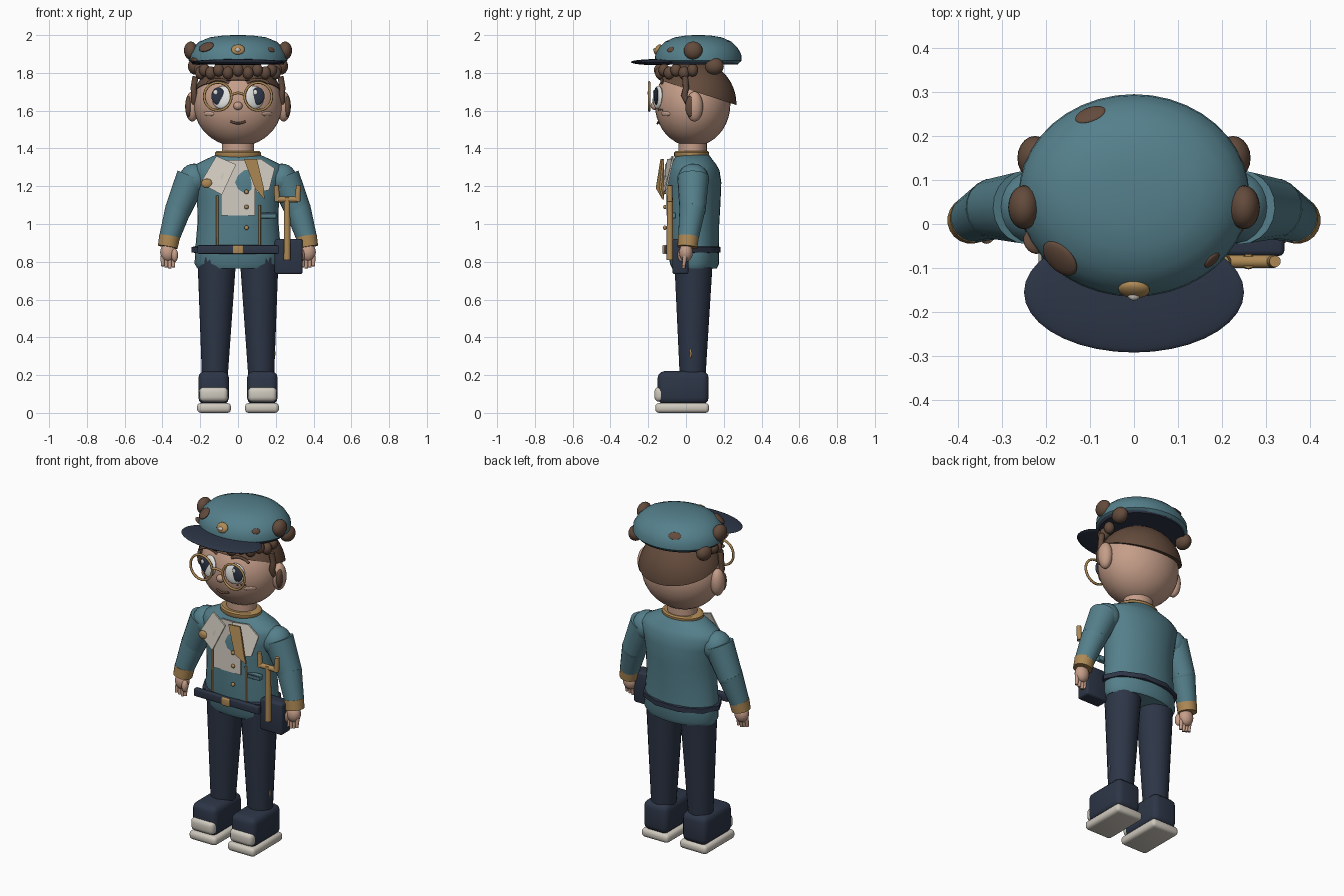
import bpy, bmesh, math
from mathutils import Vector, Matrix

if "Cube" in bpy.data.objects:
    bpy.data.objects.remove(bpy.data.objects["Cube"])


def paint(name, r, g, b):
    m = bpy.data.materials.new(name)
    m.use_nodes = True
    m.diffuse_color = (r, g, b, 1)
    bsdf = m.node_tree.nodes["Principled BSDF"]
    bsdf.inputs["Base Color"].default_value = (r, g, b, 1)
    bsdf.inputs["Roughness"].default_value = 0.8
    return m


TEAL = paint("teal cloth", .09, .215, .26)
NAVY = paint("navy cloth", .026, .036, .062)
GOLD = paint("gold trim", .42, .25, .09)
BROWN = paint("brown hair", .125, .07, .045)
SKIN = paint("skin", .56, .34, .25)
CREAM = paint("cream", .62, .58, .51)
BLUSH = paint("blush", .62, .40, .31)
WHITE = paint("eye white", .75, .75, .73)


# ---- helpers ----
def finish(name, bm, mat, smooth=True):
    bmesh.ops.recalc_face_normals(bm, faces=bm.faces)
    me = bpy.data.meshes.new(name)
    bm.to_mesh(me)
    bm.free()
    me.materials.append(mat)
    ob = bpy.data.objects.new(name, me)
    bpy.context.collection.objects.link(ob)
    if smooth:
        bpy.ops.object.select_all(action='DESELECT')
        ob.select_set(True)
        bpy.context.view_layer.objects.active = ob
        bpy.ops.object.shade_smooth_by_angle(angle=math.radians(40))
    return ob


def ball(name, loc, size, mat, turn=Matrix(), seg=20):
    bm = bmesh.new()
    bmesh.ops.create_uvsphere(bm, u_segments=seg, v_segments=seg // 2 + 2, radius=1)
    bm.transform(Matrix.Translation(loc) @ turn @ Matrix.Diagonal((*size, 1)))
    return finish(name, bm, mat)


def stick(name, host, p, size, mat):
    """Flat oval lying on the nearest surface point of another part."""
    _, loc, normal, _ = host.closest_point_on_mesh(Vector(p))
    return ball(name, loc, size, mat, normal.to_track_quat('Z', 'Y').to_matrix().to_4x4())


def limb(name, a, b, r1, r2, mat, seg=20):
    a, b = Vector(a), Vector(b)
    bm = bmesh.new()
    bmesh.ops.create_cone(bm, cap_ends=True, segments=seg, radius1=r1, radius2=r2, depth=(b - a).length)
    turn = (b - a).to_track_quat('Z', 'Y').to_matrix().to_4x4()
    bm.transform(Matrix.Translation((a + b) / 2) @ turn)
    return finish(name, bm, mat)


def loft(name, rings, mat, seg=32):
    """Stack of ovals, each given as height, centre y, half width, half depth."""
    bm = bmesh.new()
    loops = []
    for z, cy, rx, ry in rings:
        angles = [math.tau * i / seg for i in range(seg)]
        loops.append([bm.verts.new((rx * math.cos(t), cy + ry * math.sin(t), z)) for t in angles])
    for lo, hi in zip(loops, loops[1:]):
        for i in range(seg):
            j = (i + 1) % seg
            bm.faces.new((lo[i], lo[j], hi[j], hi[i]))
    bm.faces.new(loops[0])
    bm.faces.new(loops[-1])
    return finish(name, bm, mat)


def block(name, loc, size, mat, bevel=0.0):
    bm = bmesh.new()
    bmesh.ops.create_cube(bm, size=1, matrix=Matrix.Translation(loc) @ Matrix.Diagonal((*size, 1)))
    if bevel:
        bmesh.ops.bevel(bm, geom=bm.edges[:], offset=bevel, segments=3, profile=.5, affect='EDGES')
    return finish(name, bm, mat)


def plate(name, pts, mat, depth=.009):
    bm = bmesh.new()
    face = bm.faces.new([bm.verts.new(p) for p in pts])
    ext = bmesh.ops.extrude_face_region(bm, geom=[face])
    moved = [v for v in ext["geom"] if isinstance(v, bmesh.types.BMVert)]
    bmesh.ops.translate(bm, verts=moved, vec=(0, depth, 0))
    return finish(name, bm, mat, False)


def wire(name, pts, r, mat, closed=False):
    cu = bpy.data.curves.new(name, 'CURVE')
    cu.dimensions, cu.bevel_depth, cu.bevel_resolution = '3D', r, 2
    cu.use_fill_caps = True
    sp = cu.splines.new('POLY')
    sp.points.add(len(pts) - 1)
    for point, p in zip(sp.points, pts):
        point.co = (*p, 1)
    sp.use_cyclic_u = closed
    cu.materials.append(mat)
    ob = bpy.data.objects.new(name, cu)
    bpy.context.collection.objects.link(ob)


# ---- head and hair ----
head = ball("head", (0, .035, 1.635), (.235, .2, .225), SKIN, seg=36)
loft("neck", [(1.33, .035, .085, .075), (1.45, .035, .085, .075)], SKIN)
bm = bmesh.new()
bmesh.ops.create_uvsphere(bm, u_segments=36, v_segments=24, radius=1)
bm.transform(Matrix.Translation((0, .042, 1.635)) @ Matrix.Diagonal((.242, .225, .232, 1)))
bmesh.ops.bisect_plane(bm, geom=bm.verts[:] + bm.edges[:] + bm.faces[:], clear_inner=True,
                       plane_co=(0, .02, 1.71), plane_no=(0, .31, .95))
bmesh.ops.holes_fill(bm, edges=[e for e in bm.edges if e.is_boundary])
finish("hair", bm, BROWN)
for i in range(13):
    t = math.radians(180 + 15 * i)
    z = 1.815 - .015 * (i % 2)
    ball("curl", (.205 * math.cos(t), .035 + .175 * math.sin(t), z), (.03, .03, .035), BROWN, seg=10)

for s, side in ((1, "left"), (-1, "right")):
    ball(side + "_ear", (s * .242, .045, 1.622), (.038, .045, .08), SKIN)
    ball(side + "_inner_ear", (s * .262, .022, 1.622), (.017, .026, .055), BROWN)
    wire(side + "_sideburn", [(s * .225, -.005, 1.78), (s * .235, .0, 1.72),
                              (s * .232, -.01, 1.68), (s * .232, .012, 1.64)], .017, BROWN)
    ball(side + "_side_curl", (s * .225, .15, 1.835), (.04, .05, .045), BROWN)
    # face details
    stick(side + "_eye", head, (s * .105, -.2, 1.675), (.056, .062, .018), WHITE)
    ball(side + "_iris", (s * .105, -.158, 1.677), (.036, .046, .012), NAVY,
         Matrix.Rotation(math.pi / 2 + s * .0, 4, 'X'))
    ball(side + "_eye_shine", (s * .105 - .013, -.17, 1.697), (.011, .004, .013), WHITE, seg=12)
    stick(side + "_cheek", head, (s * .165, -.12, 1.58), (.035, .013, .006), BLUSH)
    for dx in (.1, .125, .15):
        stick(side + "_freckle", head, (s * dx, -.15, 1.605 - .1 * abs(dx - .125)), (.005, .005, .004), BROWN)
    arc = [math.radians(40 + 20 * k) for k in range(6)]
    wire(side + "_brow", [(s * .105 + .075 * math.cos(t), -.128, 1.71 + .055 * math.sin(t)) for t in arc],
         .008, BROWN)
    ring = [math.tau * k / 28 for k in range(28)]
    wire(side + "_glasses_rim", [(s * .107 + .072 * math.cos(t), -.195, 1.675 + .074 * math.sin(t))
                                 for t in ring], .007, GOLD, True)
wire("glasses_bridge", [(-.036, -.195, 1.685), (0, -.198, 1.695), (.036, -.195, 1.685)], .007, GOLD)
ball("nose", (0, -.165, 1.625), (.024, .022, .022), SKIN)
wire("mouth", [(.04 * k / 3, -.15 + .0008 * k * k, 1.533 + .0012 * k * k) for k in range(-3, 4)], .006, BROWN)

# ---- cap ----
cap = loft("cap_crown", [(1.852, .065, .24, .215), (1.866, .065, .262, .23), (1.9, .065, .26, .227),
                         (1.935, .065, .238, .207), (1.965, .065, .205, .176), (1.988, .065, .15, .125),
                         (1.997, .065, .085, .07), (2.0, .065, .03, .025)], TEAL, 40)
loft("cap_band", [(1.845, .062, .24, .213), (1.858, .062, .25, .222)], NAVY, 40)
ball("cap_brim", (0, -.155, 1.857), (.25, .137, .016), NAVY, seg=36)
for s in (1, -1):
    ball("cap_tuft", (s * .25, .038, 1.918), (.036, .05, .048), BROWN)
for p, size in (((-.17, -.08, 1.94), (.048, .036, .012)), ((.185, -.09, 1.93), (.022, .016, .006)),
                ((-.1, .25, 1.94), (.036, .022, .006)), ((-.225, -.04, 1.86), (.03, .03, .012))):
    stick("cap_patch", cap, p, size, BROWN)
stick("cap_badge", cap, (0, -.16, 1.93), (.036, .03, .016), GOLD)
stick("cap_badge_centre", cap, (0, -.168, 1.925), (.018, .014, .023), CREAM)

# ---- jacket ----
loft("jacket", [(.765, .045, .215, .118), (.79, .045, .23, .13), (.87, .04, .226, .135),
                (1.0, .038, .215, .138), (1.12, .04, .216, .143), (1.22, .042, .232, .145),
                (1.285, .042, .25, .135), (1.315, .04, .225, .12), (1.345, .037, .165, .1),
                (1.365, .035, .12, .088)], TEAL)
loft("gold_collar", [(1.352, .03, .115, .088), (1.36, .03, .122, .093), (1.378, .03, .122, .093),
                     (1.386, .03, .112, .085)], GOLD)
plate("shirt_front", [(-.09, -.104, 1.045), (.09, -.104, 1.045), (.09, -.108, 1.25),
                      (.05, -.085, 1.34), (-.05, -.085, 1.34), (-.09, -.108, 1.25)], CREAM)
plate("right_lapel", [(-.2, -.085, 1.215), (-.115, -.075, 1.36), (-.01, -.11, 1.315), (-.085, -.125, 1.155)], CREAM)
plate("left_lapel", [(.03, -.1, 1.345), (.12, -.075, 1.345), (.195, -.085, 1.295),
                     (.165, -.11, 1.18), (.1, -.125, 1.165)], CREAM)
plate("neck_scarf", [(.03, -.135, 1.345), (.1, -.125, 1.345), (.137, -.14, 1.19),
                     (.14, -.125, 1.13), (.09, -.16, 1.19)], GOLD)
for z in (1.17, 1.09, .98):
    ball("button", (.045, -.112, z), (.012, .009, .012), GOLD, seg=12)
for x, z in ((-.11, 1.15), (.115, 1.1)):
    wire("jacket_piping", [(x, -.088, .89), (x, -.09, z)], .006, GOLD)
block("pocket", (.16, -.068, 1.045), (.085, .03, .03), TEAL, .004)
block("pocket_slit", (.16, -.07, 1.052), (.075, .03, .006), NAVY)
ball("chest_pin", (-.165, -.095, 1.215), (.03, .012, .025), GOLD, seg=12)

# ---- belt, pouch and tool ----
loft("belt", [(.845, .035, .215, .13), (.85, .035, .245, .155), (.878, .035, .245, .155),
              (.885, .035, .215, .13)], NAVY, 10)
block("belt_front", (0, -.1, .865), (.43, .03, .045), NAVY, .006)
block("buckle", (0, -.117, .865), (.055, .016, .045), GOLD, .005)
block("pouch", (.268, -.03, .828), (.147, .085, .187), NAVY, .012)
limb("tool_handle", (.26, -.085, .81), (.26, -.085, 1.14), .018, .016, GOLD)
limb("tool_crossbar", (.205, -.085, 1.13), (.318, -.085, 1.13), .015, .015, GOLD)
for x in (.208, .315):
    limb("tool_prong", (x, -.085, 1.12), (x + (x - .26) * .1, -.085, 1.205), .015, .013, GOLD)

# ---- arms, legs and shoes ----
for s, side in ((1, "left"), (-1, "right")):
    ball(side + "_shoulder", (s * .232, .038, 1.235), (.08, .083, .085), TEAL)
    limb(side + "_upper_arm", (s * .243, .038, 1.25), (s * .315, .035, 1.08), .084, .07, TEAL)
    ball(side + "_elbow", (s * .315, .035, 1.08), (.07, .07, .07), TEAL)
    limb(side + "_forearm", (s * .315, .035, 1.085), (s * .366, .012, .92), .07, .054, TEAL)
    limb(side + "_cuff", (s * .362, .013, .935), (s * .372, .008, .878), .056, .053, GOLD)
    ball(side + "_palm", (s * .37, 0, .85), (.042, .036, .05), SKIN)
    ball(side + "_thumb", (s * .335, -.025, .835), (.018, .02, .035), SKIN)
    for k in range(4):
        x = s * (.342 + .019 * k)
        limb(side + "_finger", (x, -.005, .83), (x, -.012, .765 + .006 * abs(k - 1)), .012, .009, SKIN, 10)
    limb(side + "_leg", (s * .123, .035, .18), (s * .112, .04, .82), .068, .103, NAVY, 24)
    block(side + "_shoe", (s * .129, -.015, .133), (.162, .27, .175), NAVY, .035)
    block(side + "_sole", (s * .127, -.02, .03), (.18, .285, .052), CREAM, .02)
    block(side + "_toe_cap", (s * .129, -.135, .098), (.152, .065, .078), CREAM, .025)
    for ob in bpy.data.objects:
        if ob.name == side + "_sole":
            ob.location.z = -.004
ball("leg_patch", (.192, .025, .315), (.006, .006, .028), GOLD, seg=10)
